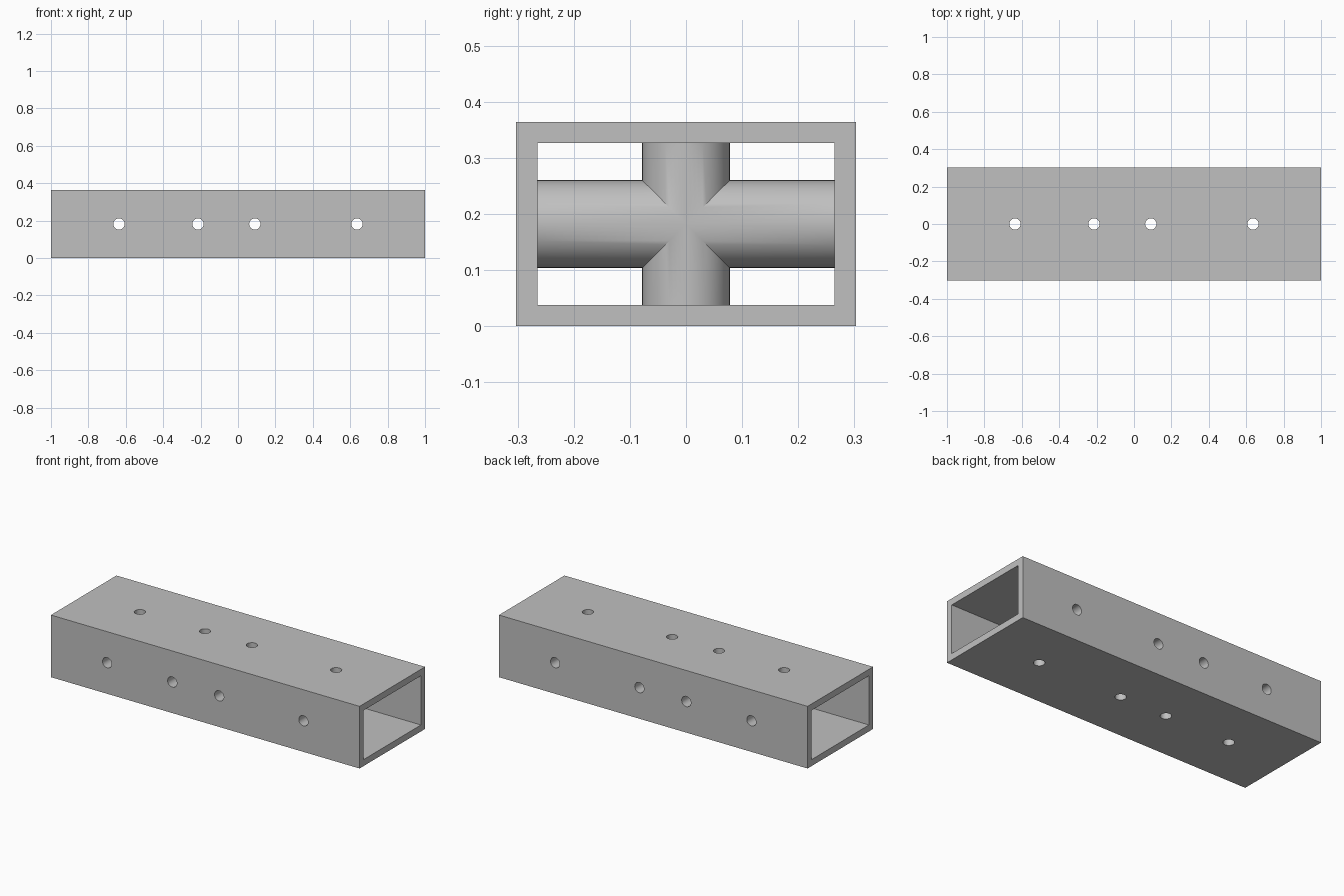
import bpy
import math
from mathutils import Matrix, Vector

cube = bpy.data.objects.get("Cube")
if cube:
    bpy.data.objects.remove(cube, do_unlink=True)

# Dimensions
LENGTH, WIDTH, HEIGHT = 2.0, 0.606, 0.364
WALL = 0.038
SLEEVE_RADIUS, BORE_RADIUS = 0.078, 0.03
STATIONS = (-0.636, -0.214, 0.09, 0.636)
MID = HEIGHT / 2

grey = bpy.data.materials.new("plain grey")
grey.use_nodes = True
colour = (0.53, 0.53, 0.53, 1)
grey.diffuse_color = colour
grey.node_tree.nodes["Principled BSDF"].inputs["Base Color"].default_value = colour


def add_box(name, size):
    bpy.ops.mesh.primitive_cube_add(size=1, location=(0, 0, MID))
    box = bpy.context.object
    box.name = name
    box.data.transform(Matrix.Diagonal(Vector((*size, 1))))
    box.data.materials.append(grey)
    return box


def add_cylinder(name, x, radius, length, across):
    """Cylinder through the tube: across runs along y, otherwise along z."""
    tilt = (math.pi / 2, 0, 0) if across else (0, 0, 0)
    bpy.ops.mesh.primitive_cylinder_add(
        vertices=64, radius=radius, depth=length, location=(x, 0, MID), rotation=tilt)
    cylinder = bpy.context.object
    cylinder.name = name
    cylinder.data.materials.append(grey)
    return cylinder


def combine(target, tool, operation):
    """Apply a boolean to the target and discard the tool."""
    modifier = target.modifiers.new(operation.lower(), 'BOOLEAN')
    modifier.operation = operation
    modifier.solver = 'EXACT'
    modifier.object = tool
    bpy.ops.object.select_all(action='DESELECT')
    target.select_set(True)
    bpy.context.view_layer.objects.active = target
    bpy.ops.object.modifier_apply(modifier=modifier.name)
    bpy.data.objects.remove(tool, do_unlink=True)


# Hollow rectangular tube, open at both ends
tube = add_box("rectangular_tube", (LENGTH, WIDTH, HEIGHT))
hollow = add_box("hollow", (LENGTH + 0.2, WIDTH - 2 * WALL, HEIGHT - 2 * WALL))
combine(tube, hollow, 'DIFFERENCE')

# Crossed sleeves joining opposite walls, ending inside the wall thickness
for x in STATIONS:
    sleeve = add_cylinder("cross_sleeve", x, SLEEVE_RADIUS, WIDTH - WALL, True)
    upright = add_cylinder("upright_sleeve", x, SLEEVE_RADIUS, HEIGHT - WALL, False)
    combine(sleeve, upright, 'UNION')
    combine(tube, sleeve, 'UNION')

# Bolt holes bored right through walls and sleeves
for x in STATIONS:
    for across in (True, False):
        bore = add_cylinder("bore", x, BORE_RADIUS, 1.0, across)
        combine(tube, bore, 'DIFFERENCE')

bpy.ops.object.select_all(action='DESELECT')
tube.select_set(True)
bpy.context.view_layer.objects.active = tube
bpy.ops.object.shade_smooth_by_angle(angle=math.radians(30))
